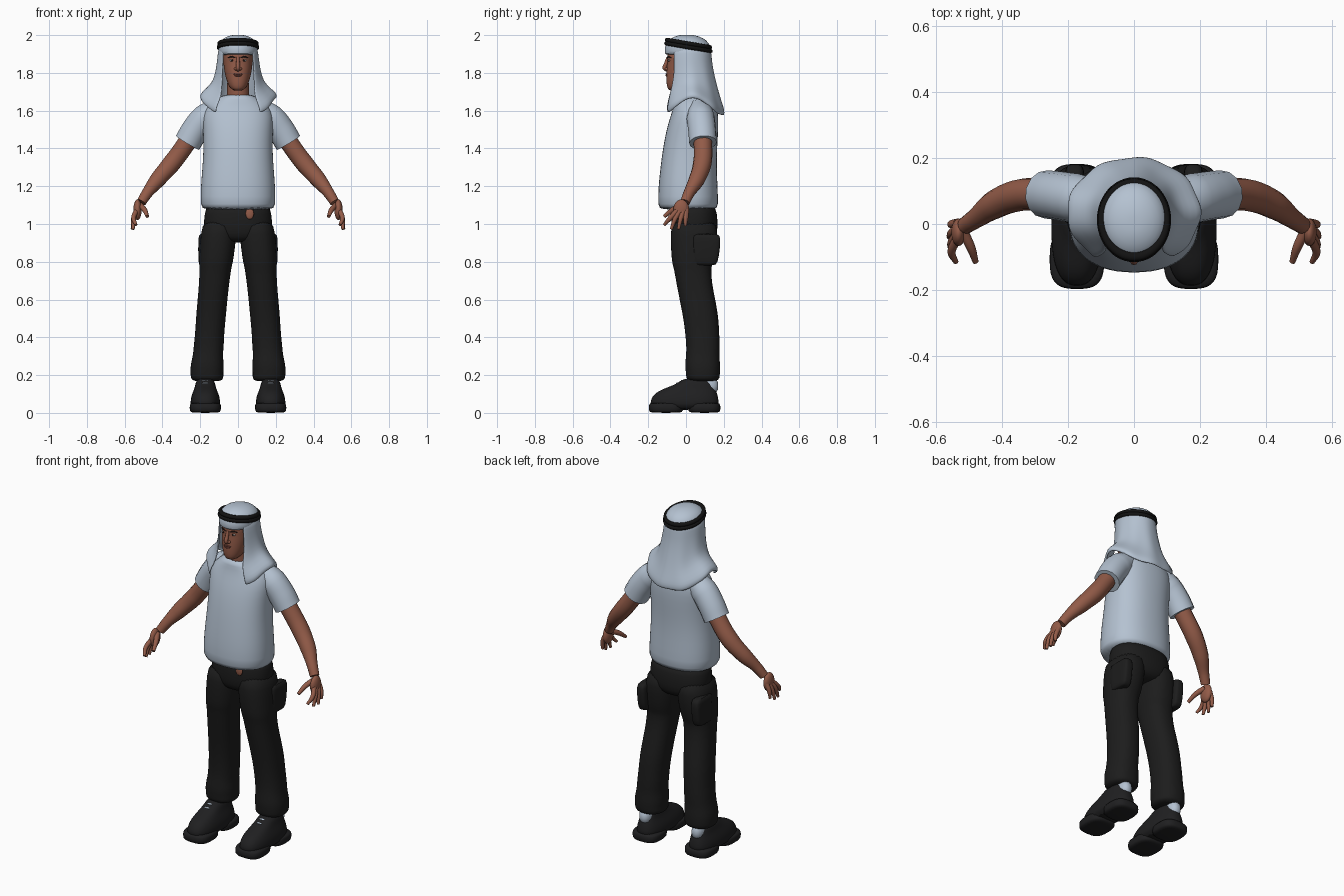
import bpy, bmesh
from math import sin, cos, pi, radians

if "Cube" in bpy.data.objects:
    bpy.data.objects.remove(bpy.data.objects["Cube"])


def material(name, r, g, b):
    m = bpy.data.materials.new(name)
    m.use_nodes = True
    m.diffuse_color = (r, g, b, 1)
    bsdf = next(n for n in m.node_tree.nodes if n.type == 'BSDF_PRINCIPLED')
    bsdf.inputs["Base Color"].default_value = (r, g, b, 1)
    bsdf.inputs["Roughness"].default_value = 0.8
    return m


CLOTH = material("pale_cloth", .46, .54, .64)
SKIN = material("brown_skin", .29, .105, .065)
LIP = material("dark_lip", .19, .06, .045)
TROUSER = material("charcoal_trouser", .012, .012, .012)
SHOE = material("black_shoe", .014, .014, .015)
CORD = material("black_cord", .006, .006, .006)
EYE = material("eye_white", .45, .42, .4)
DARK = material("dark_hair", .02, .012, .01)


def finish(ob, mat, mirror=False, subsurf=0):
    ob.data.materials.append(mat)
    bpy.ops.object.select_all(action='DESELECT')
    ob.select_set(True)
    bpy.context.view_layer.objects.active = ob
    bpy.ops.object.shade_smooth_by_angle(angle=radians(60))
    if mirror:
        mod = ob.modifiers.new("Mirror", 'MIRROR')
        mod.use_mirror_merge = False
    if subsurf:
        mod = ob.modifiers.new("Subdivision", 'SUBSURF')
        mod.levels = mod.render_levels = subsurf
    return ob


def mesh_object(name, bm):
    bmesh.ops.recalc_face_normals(bm, faces=bm.faces)
    me = bpy.data.meshes.new(name)
    bm.to_mesh(me)
    bm.free()
    ob = bpy.data.objects.new(name, me)
    bpy.context.collection.objects.link(ob)
    return ob


def bridge(bm, a, b, closed=True):
    n = len(a)
    for i in range(n if closed else n - 1):
        j = (i + 1) % n
        bm.faces.new((a[i], a[j], b[j], b[i]))


def loft(name, rings, mat, cx=0, mirror=False, power=2.3, n=28):
    """Stack level rings given as (z, half width, front y, back y[, centre x])."""
    bm = bmesh.new()
    loops = []
    for z, rx, front, back, *mid in rings:
        x0 = mid[0] if mid else cx
        loop = []
        for i in range(n):
            c, s = cos(2 * pi * i / n), sin(2 * pi * i / n)
            px = abs(c) ** (2 / power) * (1 if c > 0 else -1)
            py = abs(s) ** (2 / power) * (1 if s > 0 else -1)
            loop.append(bm.verts.new((x0 + rx * px, (front + back) / 2 + (back - front) / 2 * py, z)))
        loops.append(loop)
    for a, b in zip(loops, loops[1:]):
        bridge(bm, a, b)
    bm.faces.new(loops[0])
    bm.faces.new(loops[-1])
    return finish(mesh_object(name, bm), mat, mirror, 1)


def tube(name, points, mat, mirror=True):
    """Round limb through (x, y, z, radius) points."""
    cu = bpy.data.curves.new(name, 'CURVE')
    cu.dimensions = '3D'
    cu.bevel_depth, cu.bevel_resolution, cu.use_fill_caps = 1, 5, True
    cu.resolution_u = 6
    sp = cu.splines.new('BEZIER')
    sp.bezier_points.add(len(points) - 1)
    for bp, (x, y, z, r) in zip(sp.bezier_points, points):
        bp.co, bp.radius = (x, y, z), r
        bp.handle_left_type = bp.handle_right_type = 'AUTO'
    ob = bpy.data.objects.new(name, cu)
    bpy.context.collection.objects.link(ob)
    bpy.ops.object.select_all(action='DESELECT')
    ob.select_set(True)
    bpy.context.view_layer.objects.active = ob
    bpy.ops.object.convert(target='MESH')
    return finish(bpy.context.object, mat, mirror)


def ellipsoid(name, loc, size, mat, mirror=False):
    bm = bmesh.new()
    bmesh.ops.create_uvsphere(bm, u_segments=20, v_segments=12, radius=1)
    bmesh.ops.scale(bm, vec=size, verts=bm.verts)
    bmesh.ops.translate(bm, vec=loc, verts=bm.verts)
    return finish(mesh_object(name, bm), mat, mirror)


# Shirt body and sleeves
loft("shirt_body", [(1.075, .185, -.135, .16), (1.09, .2, -.15, .172), (1.2, .198, -.147, .168),
     (1.3, .189, -.136, .163), (1.4, .183, -.123, .165), (1.5, .186, -.104, .172),
     (1.57, .19, -.083, .172), (1.62, .17, -.066, .165), (1.66, .12, -.058, .14),
     (1.69, .072, -.055, .1)], CLOTH)
tube("sleeves", [(.1, .075, 1.615, .06), (.175, .078, 1.56, .075), (.225, .085, 1.5, .074),
     (.267, .09, 1.43, .073)], CLOTH)

# Arms, hands and fingers
tube("arms", [(.22, .085, 1.51, .05), (.285, .09, 1.41, .049), (.352, .086, 1.32, .049),
     (.425, .057, 1.235, .043), (.48, .017, 1.165, .03), (.512, -.005, 1.115, .026)], SKIN)
ellipsoid("palms", (.532, -.025, 1.075), (.022, .042, .055), SKIN, True)
for finger, y0, y1, x1, z1 in (("index", -.055, -.115, .54, .995), ("middle", -.035, -.078, .555, .972),
                               ("ring", -.015, -.04, .56, .972), ("little", .003, -.004, .555, .99)):
    tube(finger + "_fingers", [(.535, y0 * .8, 1.075, .014), (.553, (y0 + y1) / 2, 1.03, .0125),
         (x1, y1, z1, .008)], SKIN)
tube("thumbs", [(.52, -.02, 1.1, .016), (.495, -.07, 1.075, .014), (.48, -.115, 1.04, .009)], SKIN)

# Trousers
loft("trouser_seat", [(1.11, .17, -.07, .15), (1.06, .176, -.078, .165), (.98, .186, -.08, .17),
     (.93, .16, -.07, .16), (.9, .08, -.04, .12)], TROUSER)
loft("trouser_legs", [(1.03, .085, -.076, .16, .095), (.95, .095, -.082, .168, .103), (.86, .093, -.08, .16, .11),
     (.785, .089, -.073, .142, .118), (.77, .084, -.065, .132, .119), (.68, .08, -.05, .138, .127),
     (.6, .079, -.034, .156, .135), (.5, .079, -.014, .173, .144), (.42, .077, -.004, .176, .15),
     (.35, .08, .002, .18, .155), (.3, .079, 0, .176, .16), (.25, .09, -.006, .182, .163),
     (.21, .086, 0, .18, .165), (.185, .088, 0, .178, .163), (.165, .075, .015, .168, .163)], TROUSER, mirror=True)
loft("cargo_pockets", [(.78, .022, .05, .15), (.79, .03, .04, .168), (.87, .031, .035, .18),
     (.93, .03, .035, .184), (.95, .022, .04, .17)], TROUSER, cx=.18, mirror=True, power=4)
ellipsoid("belly_skin", (.062, -.077, 1.055), (.022, .008, .03), SKIN)

# Shoes, socks and ankles
loft("shoe_uppers", [(.015, .072, -.18, .165), (.05, .08, -.192, .176), (.085, .076, -.182, .17),
     (.115, .064, -.15, .162), (.135, .056, -.1, .152), (.155, .052, -.045, .145),
     (.185, .043, -.015, .12)], SHOE, cx=.173, mirror=True, power=2.5)
for sole, front, back in (("forefoot_soles", -.198, -.015), ("heel_soles", .01, .183)):
    loft(sole, [(0, .074, front + .012, back - .01), (.008, .083, front, back),
         (.045, .084, front, back), (.055, .076, front + .01, back - .01)],
         SHOE, cx=.173, mirror=True, power=3)
loft("socks", [(.1, .034, .06, .168), (.14, .037, .06, .172), (.19, .037, .06, .168)],
     CLOTH, cx=.173, mirror=True)
loft("ankles", [(.13, .034, .005, .12), (.22, .036, .015, .12)], SKIN, cx=.173, mirror=True)
for k in range(2):
    ellipsoid("shoe_lace", (.173, -.045 + .025 * k, .157 + .014 * k), (.017, .007, .004), CLOTH, True)

# Head and neck
tube("neck", [(0, .035, 1.58, .068), (0, .02, 1.67, .06), (0, .01, 1.77, .056)], SKIN, False)
loft("head", [(1.705, .022, -.088, -.03), (1.72, .044, -.1, .01), (1.75, .058, -.104, .04),
     (1.79, .069, -.104, .07), (1.83, .076, -.102, .09), (1.865, .078, -.098, .1),
     (1.89, .078, -.103, .1), (1.94, .07, -.085, .09), (1.97, .04, -.05, .05)], SKIN, power=2.2)
tube("nose", [(0, -.096, 1.882, .008), (0, -.106, 1.85, .01), (0, -.112, 1.825, .012),
     (0, -.1, 1.813, .008)], SKIN, False)
ellipsoid("nostrils", (.012, -.102, 1.821), (.009, .01, .008), SKIN, True)
ellipsoid("eyes", (.031, -.089, 1.866), (.014, .006, .006), EYE, True)
ellipsoid("pupils", (.031, -.094, 1.866), (.005, .003, .005), DARK, True)
tube("eyebrows", [(.015, -.099, 1.88, .003), (.034, -.094, 1.886, .004), (.053, -.08, 1.88, .0025)], DARK)
ellipsoid("upper_lip", (0, -.102, 1.794), (.024, .006, .004), LIP)
ellipsoid("lower_lip", (0, -.102, 1.786), (.02, .007, .005), LIP)

# Headscarf crown and forehead band
loft("scarf_crown", [(1.893, .09, -.1, .11), (1.9, .102, -.114, .128), (1.93, .105, -.114, .133),
     (1.96, .1, -.106, .122), (1.985, .078, -.08, .092), (1.999, .04, -.042, .05),
     (2.002, .012, -.015, .02)], CLOTH, power=2)


# Headscarf drape: open at the face, flaring onto the shoulders
def scarf_drape():
    bm = bmesh.new()
    rows = []
    profile = [(0, .104, .121, .012, .85), (.2, .11, .122, .015, .86), (.4, .117, .128, .022, .82),
               (.58, .128, .14, .026, .76), (.72, .147, .15, .03, .64), (.86, .192, .163, .033, .6),
               (.93, .205, .168, .035, .6), (1, .2, .166, .036, .62)]
    n = 40
    for t, rx, ry, cy, opening in profile:
        row = []
        for i in range(n + 1):
            a = opening + (2 * pi - 2 * opening) * i / n
            hem = 1.575 + .09 * sin(a) ** 4
            fold = 1 + .02 * t * sin(9 * a)
            row.append(bm.verts.new((rx * fold * sin(a), cy - ry * fold * cos(a), 1.93 + (hem - 1.93) * t)))
        rows.append(row)
    for a, b in zip(rows, rows[1:]):
        bridge(bm, a, b, False)
    ob = finish(mesh_object("scarf_drape", bm), CLOTH)
    solid = ob.modifiers.new("Thickness", 'SOLIDIFY')
    solid.thickness, solid.offset = .01, -1
    sub = ob.modifiers.new("Subdivision", 'SUBSURF')
    sub.levels = sub.render_levels = 1


scarf_drape()

# Doubled head cord, tilted up at the front
for k, name in enumerate(("lower_head_cord", "upper_head_cord")):
    bpy.ops.mesh.primitive_torus_add(major_segments=48, minor_segments=12, major_radius=.101 - .003 * k,
                                     minor_radius=.0115, location=(0, .013, 1.936 + .019 * k),
                                     rotation=(-.17, 0, 0))
    cord = bpy.context.object
    cord.name = name
    cord.scale = (1, 1.16, 1)
    finish(cord, CORD)
